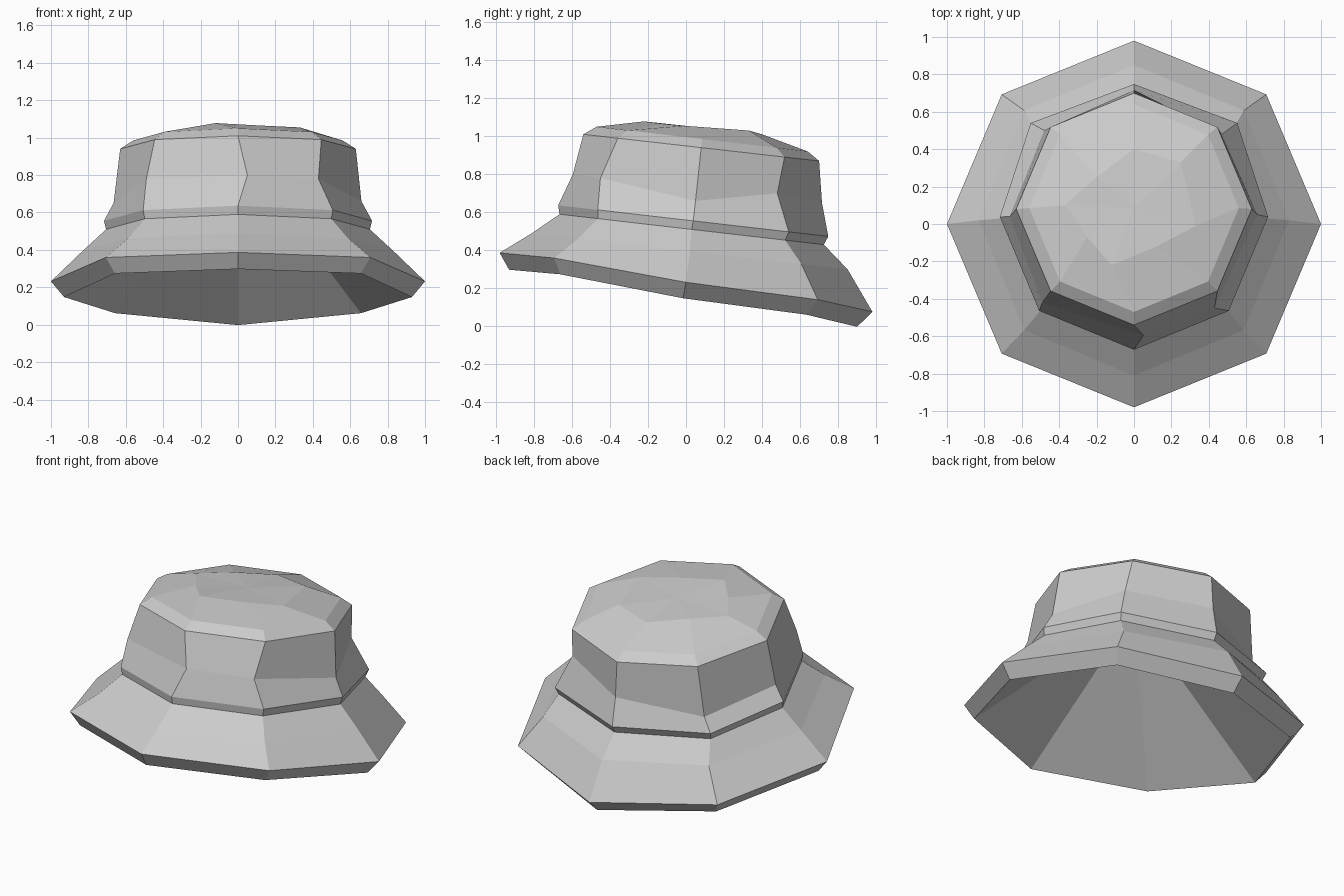
import bpy
import math

SIDES = 8

default_cube = bpy.data.objects.get("Cube")
if default_cube:
    bpy.data.objects.remove(default_cube, do_unlink=True)

grey = bpy.data.materials.new("plain grey cloth")
grey.use_nodes = True
shade = (0.6, 0.6, 0.6, 1.0)
grey.diffuse_color = shade
grey.node_tree.nodes["Principled BSDF"].inputs["Base Color"].default_value = shade


def ring(width, depth, offset, height, slope, lift=0.0, flare=0.0):
    """Tilted octagonal loop, higher at the front than at the back.

    lift raises the diagonal corners, flare widens the two rear diagonal ones."""
    points = []
    for k in range(SIDES):
        angle = math.tau * k / SIDES
        x = width * math.cos(angle)
        y = depth * math.sin(angle)
        z = height + slope * y
        if k % 2:
            z += lift
            if y > 0:
                x += math.copysign(flare, x)
        points.append((x, offset + y, z))
    return points


def loft(name, rings, tip=None):
    """Join consecutive loops with quads, optionally closing the last at a tip."""
    verts = [point for loop in rings for point in loop]
    faces = []
    for level in range(len(rings) - 1):
        low, high = level * SIDES, (level + 1) * SIDES
        for k in range(SIDES):
            n = (k + 1) % SIDES
            faces.append((low + k, low + n, high + n, high + k))
    if tip:
        last = len(verts) - SIDES
        verts.append(tip)
        for k in range(SIDES):
            faces.append((last + k, last + (k + 1) % SIDES, len(verts) - 1))
    mesh = bpy.data.meshes.new(name)
    mesh.from_pydata(verts, [], faces)
    mesh.materials.append(grey)
    mesh.update()
    obj = bpy.data.objects.new(name, mesh)
    bpy.context.collection.objects.link(obj)


# Loops shared between neighbouring parts
rim_bottom = ring(0.93, 0.915, -0.015, 0.148, -0.164, lift=0.02)
rim_edge = ring(1.0, 0.98, 0.0, 0.232, -0.158, lift=0.018)
brim_bend = ring(0.83, 0.83, 0.02, 0.395, -0.115)
band_bottom = ring(0.705, 0.695, 0.03, 0.51, -0.115, flare=0.04)
band_top = ring(0.717, 0.71, 0.038, 0.555, -0.115, flare=0.045)

# Uneven crease where the crown walls sag
crown_crease = [
    (0.66, 0.05, 0.66), (0.47, 0.48, 0.70), (0.0, 0.715, 0.65), (-0.48, 0.50, 0.57),
    (-0.665, 0.04, 0.65), (-0.49, -0.42, 0.78), (0.05, -0.595, 0.80), (0.43, -0.45, 0.78),
]
crown_shoulder = ring(0.63, 0.62, 0.08, 0.94, -0.113)
crown_bevel = ring(0.56, 0.555, 0.085, 0.985, -0.117)

# Lopsided dent on top of the crown
crown_top = [
    (0.33, -0.01, 1.055), (0.25, 0.33, 1.03), (0.0, 0.40, 1.01), (-0.20, 0.25, 1.03),
    (-0.37, 0.10, 1.035), (-0.25, -0.07, 1.055), (-0.12, -0.22, 1.078), (0.12, -0.12, 1.065),
]

# Brim with its folded edge
loft("brim", [rim_bottom, rim_edge, brim_bend, band_bottom])

# Narrow band around the base of the crown
loft("hat_band", [band_bottom, band_top])

# Crown walls and gently domed top
loft("crown", [band_top, crown_crease, crown_shoulder, crown_bevel, crown_top],
     tip=(0.0, 0.09, 1.045))

# Hollow underside, facing down
loft("underside", [rim_bottom[::-1]], tip=(0.0, 0.0, 0.93))
